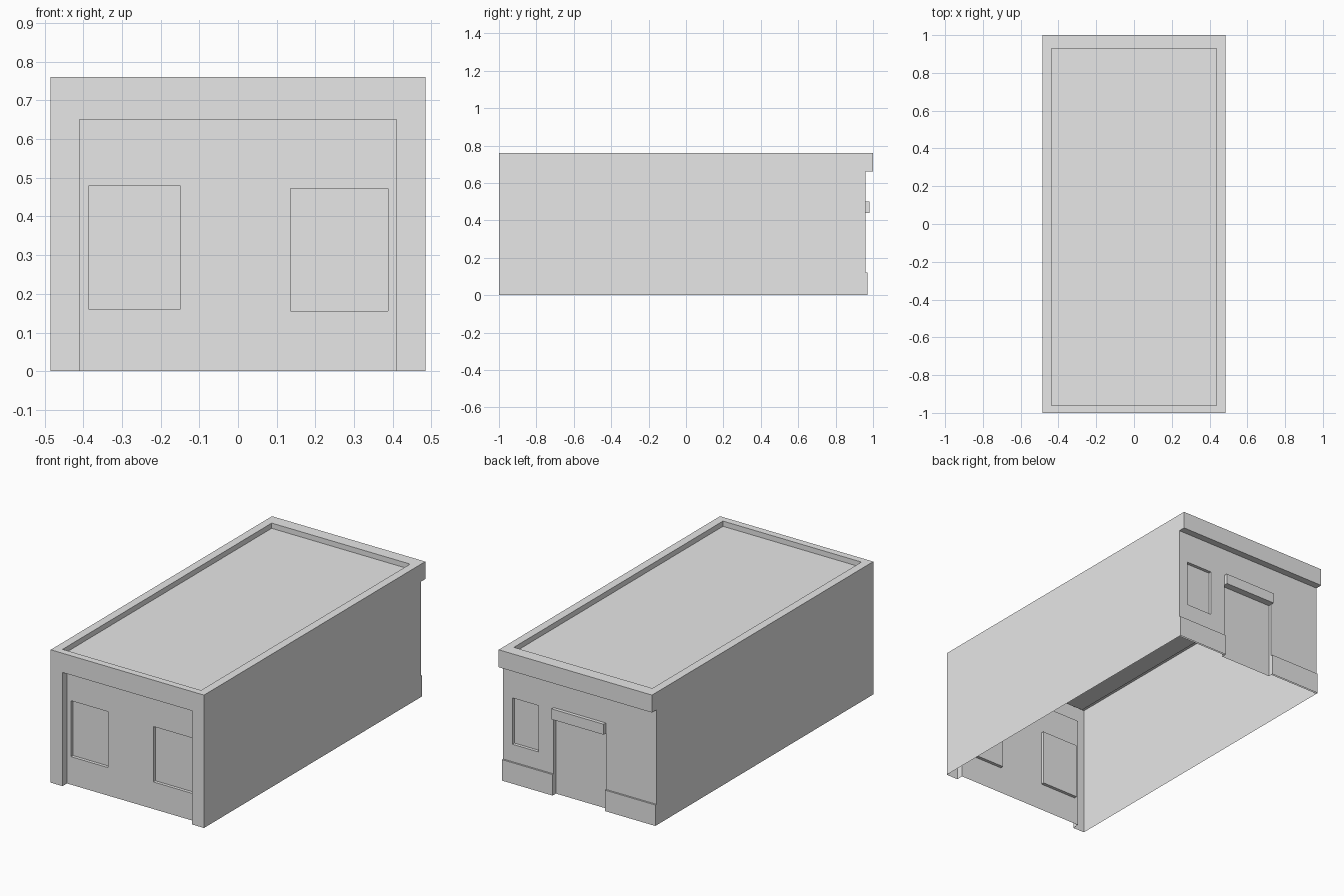
import bpy
from mathutils import Vector

if "Cube" in bpy.data.objects:
    bpy.data.objects.remove(bpy.data.objects["Cube"], do_unlink=True)

grey = bpy.data.materials.new("plain grey")
grey.use_nodes = True
grey.diffuse_color = (0.8, 0.8, 0.8, 1)
grey.node_tree.nodes["Principled BSDF"].inputs["Base Color"].default_value = (0.8, 0.8, 0.8, 1)

W, H = 0.485, 0.76            # half width, height
FRONT, BACK, EAVE = -1.0, 0.96, 1.0


class Sheet:
    """Collects quads, each turned to face a given direction."""

    def __init__(self):
        self.verts, self.faces = [], []

    def quad(self, points, out):
        p = [Vector(v) for v in points]
        if (p[1] - p[0]).cross(p[2] - p[0]).dot(Vector(out)) < 0:
            p.reverse()
        n = len(self.verts)
        self.verts += p
        self.faces.append((n, n + 1, n + 2, n + 3))

    def upright(self, y, rect, side):
        x0, x1, z0, z1 = rect
        self.quad([(x0, y, z0), (x1, y, z0), (x1, y, z1), (x0, y, z1)], (0, side, 0))

    def wall(self, y, rect, holes, side):
        # split into a grid and skip the cells inside the openings
        xs = sorted({v for r in [rect] + holes for v in r[:2]})
        zs = sorted({v for r in [rect] + holes for v in r[2:]})
        for a, b in zip(xs, xs[1:]):
            for c, d in zip(zs, zs[1:]):
                mx, mz = (a + b) / 2, (c + d) / 2
                if not any(h[0] < mx < h[1] and h[2] < mz < h[3] for h in holes):
                    self.upright(y, (a, b, c, d), side)

    def reveal(self, ya, yb, rect, sign=1):
        # four edge strips; sign 1 faces into an opening, -1 out of a block
        x0, x1, z0, z1 = rect
        for x, s in ((x0, sign), (x1, -sign)):
            self.quad([(x, ya, z0), (x, yb, z0), (x, yb, z1), (x, ya, z1)], (s, 0, 0))
        for z, s in ((z0, sign), (z1, -sign)):
            if z > 0:
                self.quad([(x0, ya, z), (x1, ya, z), (x1, yb, z), (x0, yb, z)], (0, 0, s))

    def build(self, name):
        mesh = bpy.data.meshes.new(name)
        mesh.from_pydata(self.verts, [], self.faces)
        mesh.materials.append(grey)
        obj = bpy.data.objects.new(name, mesh)
        bpy.context.collection.objects.link(obj)
        return obj


def recessed_panel(name, y, depth, rect, side):
    s = Sheet()
    s.upright(y - side * depth, rect, side)
    s.reveal(y, y - side * depth, rect)
    s.build(name)


def raised_block(name, y, depth, rect):
    s = Sheet()
    s.upright(y + depth, rect, 1)
    s.reveal(y, y + depth, rect, -1)
    s.build(name)


# Front frame and the wall set back inside it
opening = (-0.41, 0.41, 0, 0.65)
inner = FRONT + 0.04
s = Sheet()
s.wall(FRONT, (-W, W, 0, H), [opening], -1)
s.reveal(FRONT, inner, opening)
s.build("front_frame")

front_windows = {"front_right_window": (-0.385, -0.15, 0.16, 0.48),
                 "front_left_window": (0.136, 0.388, 0.155, 0.472)}
s = Sheet()
s.wall(inner, opening, list(front_windows.values()), -1)
s.build("front_wall")
for name, rect in front_windows.items():
    recessed_panel(name, inner, 0.018, rect, -1)

# Back wall with door and window
door = (-0.165, 0.165, 0, 0.44)
back_window = (0.26, 0.426, 0.22, 0.485)
s = Sheet()
s.wall(BACK, (-W, W, 0, 0.66), [door, back_window], 1)
s.build("back_wall")
recessed_panel("back_door", BACK, 0.02, door, 1)
recessed_panel("back_window", BACK, 0.018, back_window, 1)
raised_block("door_canopy", BACK, 0.02, (-0.165, 0.165, 0.44, 0.5))
raised_block("left_plinth", BACK, 0.01, (0.165, W, 0, 0.12))
raised_block("right_plinth", BACK, 0.01, (-W, -0.165, 0, 0.12))
raised_block("back_cornice", BACK, EAVE - BACK, (-W, W, 0.66, H))

# Side walls
for name, x in (("left_wall", W), ("right_wall", -W)):
    s = Sheet()
    s.quad([(x, FRONT, 0), (x, BACK, 0), (x, BACK, H), (x, FRONT, H)], (x, 0, 0))
    s.build(name)


# Flat rim around the sunken roof
def loop(x, y0, y1, z):
    return [Vector(v) for v in ((-x, y0, z), (x, y0, z), (x, y1, z), (-x, y1, z))]


outer = loop(W, FRONT, EAVE, H)
lip = loop(0.438, -0.96, 0.93, H)
roof = loop(0.438, -0.96, 0.93, H - 0.03)
s = Sheet()
for i in range(4):
    j = (i + 1) % 4
    s.quad([outer[i], outer[j], lip[j], lip[i]], (0, 0, 1))
    s.quad([lip[i], lip[j], roof[j], roof[i]], -(lip[i] + lip[j]) * Vector((1, 1, 0)).length
           + Vector((0, 0, 0)))
s.build("roof_rim")
s = Sheet()
s.quad(roof, (0, 0, 1))
s.build("roof")
